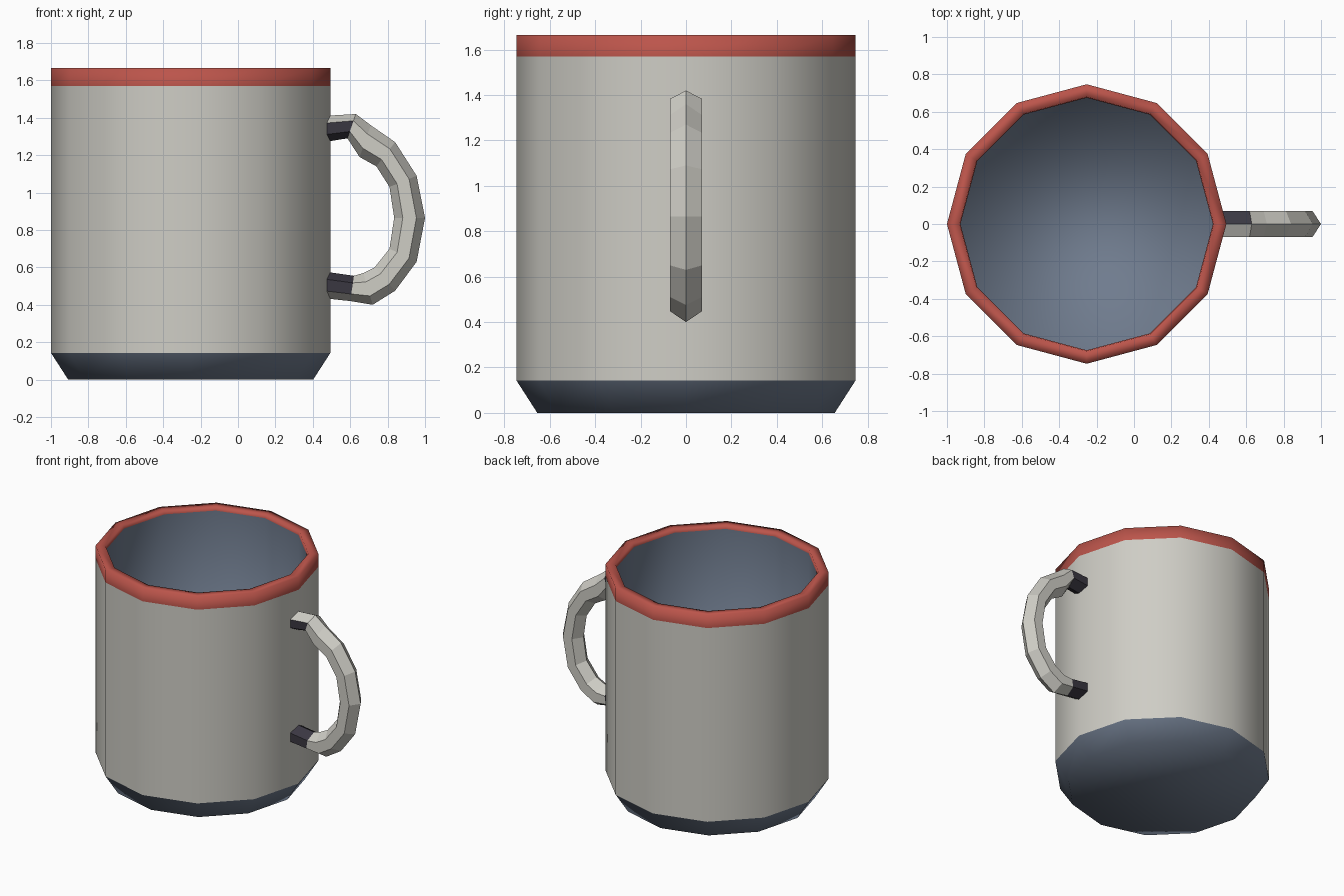
import bpy, bmesh, math

cube = bpy.data.objects.get("Cube")
if cube:
    bpy.data.objects.remove(cube, do_unlink=True)

SIDES = 12
CENTRE_X = -0.253


def material(name, rgb):
    m = bpy.data.materials.new(name)
    m.use_nodes = True
    m.diffuse_color = (*rgb, 1)
    bsdf = next(n for n in m.node_tree.nodes if n.type == 'BSDF_PRINCIPLED')
    bsdf.inputs["Base Color"].default_value = (*rgb, 1)
    return m


cream = material("cream", (0.62, 0.61, 0.56))
red = material("red", (0.50, 0.09, 0.07))
blue = material("slate blue", (0.16, 0.20, 0.27))
dark = material("charcoal", (0.042, 0.038, 0.053))


def finish(bm, name, mats, smooth):
    mesh = bpy.data.meshes.new(name)
    for f in bm.faces:
        f.smooth = smooth
    bm.to_mesh(mesh)
    bm.free()
    for m in mats:
        mesh.materials.append(m)
    obj = bpy.data.objects.new(name, mesh)
    bpy.context.collection.objects.link(obj)
    return obj


def bridge(bm, lower, upper):
    n = len(lower)
    return [bm.faces.new((lower[i], lower[(i + 1) % n], upper[(i + 1) % n], upper[i]))
            for i in range(n)]


def lathe(name, profile, mat, cap_start=False, cap_end=False):
    """Revolve (radius, height) points into a smooth twelve-sided shell."""
    bm = bmesh.new()
    rings = []
    for r, z in profile:
        angles = [2 * math.pi * i / SIDES for i in range(SIDES)]
        rings.append([bm.verts.new((CENTRE_X + r * math.cos(a), r * math.sin(a), z))
                      for a in angles])
    for a, b in zip(rings, rings[1:]):
        bridge(bm, a, b)
    if cap_start:
        bm.faces.new(rings[0][::-1])
    if cap_end:
        bm.faces.new(rings[-1])
    return finish(bm, name, [mat], True)


# Cup: chamfered base, wall, rim band and lining
lathe("base", [(0.655, 0), (0.747, 0.143)], blue, cap_start=True)
lathe("wall", [(0.747, 0.143), (0.747, 1.57)], cream)
lathe("rim", [(0.747, 1.57), (0.747, 1.665), (0.68, 1.665), (0.675, 1.64)], red)
lathe("lining", [(0.675, 1.64), (0.675, 0.14)], blue, cap_end=True)

# Handle: ridged hexagonal section, each ring given by its outer and inner ridge (x, z)
path = [
    ((0.46, 1.41), (0.46, 1.27)),
    ((0.63, 1.42), (0.585, 1.29)),
    ((0.71, 1.36), (0.65, 1.19)),
    ((0.84, 1.27), (0.74, 1.14)),
    ((0.955, 1.09), (0.81, 1.03)),
    ((1.0, 0.865), (0.835, 0.865)),
    ((0.955, 0.63), (0.81, 0.70)),
    ((0.84, 0.475), (0.73, 0.60)),
    ((0.72, 0.40), (0.67, 0.57)),
    ((0.60, 0.42), (0.62, 0.555)),
    ((0.46, 0.435), (0.46, 0.578)),
]
# Section corners: fraction from outer to inner ridge, and sideways offset
section = [(0, 0), (0.28, 0.07), (0.72, 0.07), (1, 0), (0.72, -0.07), (0.28, -0.07)]

bm = bmesh.new()
rings = [[bm.verts.new((o[0] + (i[0] - o[0]) * t, y, o[1] + (i[1] - o[1]) * t))
          for t, y in section] for o, i in path]
last = len(rings) - 2
for k in range(last + 1):
    faces = bridge(bm, rings[k], rings[k + 1])
    # The roots are charcoal except on the outer front facet
    if k in (0, last):
        for f in faces[:-1]:
            f.material_index = 1
bm.faces.new(rings[0])
bm.faces.new(rings[-1])
bmesh.ops.recalc_face_normals(bm, faces=bm.faces)
finish(bm, "handle", [cream, dark], False)
